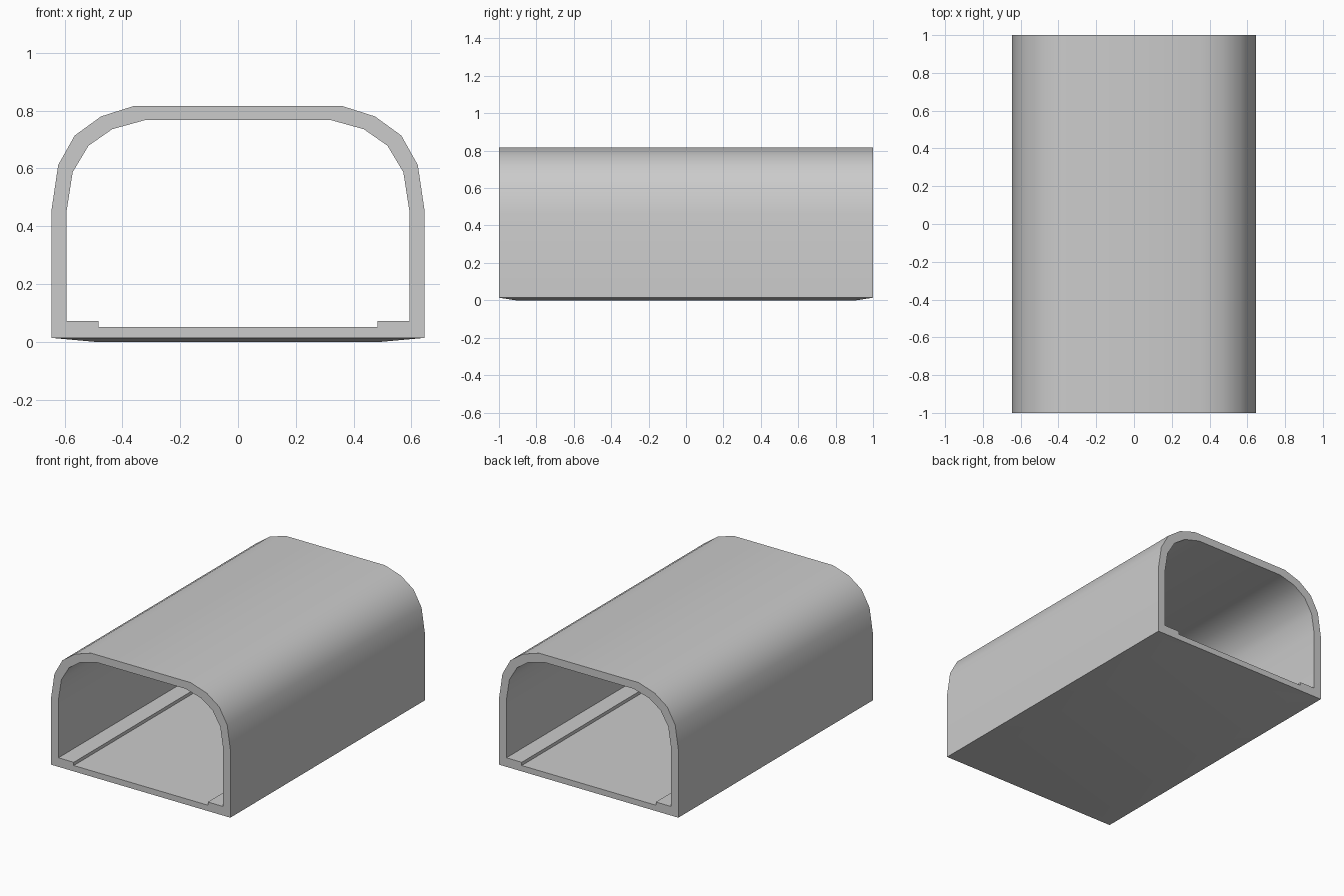
import bpy
import bmesh
import math

cube = bpy.data.objects.get("Cube")
if cube:
    bpy.data.objects.remove(cube, do_unlink=True)

grey = bpy.data.materials.new("light grey")
grey.use_nodes = True
colour = (0.6, 0.6, 0.6, 1)
grey.diffuse_color = colour
grey.node_tree.nodes["Principled BSDF"].inputs["Base Color"].default_value = colour

# Right half of the cross-section, from the floor to the crown
OUTER = [(0.645, 0.014), (0.645, 0.457), (0.622, 0.612),
         (0.565, 0.714), (0.474, 0.78), (0.358, 0.817)]
INNER = [(0.483, 0.052), (0.483, 0.073), (0.593, 0.073), (0.593, 0.452),
         (0.572, 0.587), (0.517, 0.679), (0.435, 0.736), (0.323, 0.767)]
HALF_LENGTH = 1.0


def mirrored(half):
    return half + [(-x, z) for x, z in reversed(half)]


def ring(bm, points, y):
    return [bm.verts.new((x, y, z)) for x, z in points]


def loop_edges(bm, verts):
    return [bm.edges.new((v, verts[(i + 1) % len(verts)])) for i, v in enumerate(verts)]


bm = bmesh.new()
rings = {}
for y in (-HALF_LENGTH, HALF_LENGTH):
    rings[y] = [ring(bm, mirrored(p), y) for p in (OUTER, INNER)]
    # Open end rim between the outer and inner outlines
    edges = [e for r in rings[y] for e in loop_edges(bm, r)]
    bmesh.ops.triangle_fill(bm, edges=edges, use_beauty=True)

# Long walls; the last outer side is the underside, built below
front, back = rings[-HALF_LENGTH], rings[HALF_LENGTH]
for a, b, skip in ((front[0], back[0], 1), (front[1], back[1], 0)):
    n = len(a)
    for i in range(n - skip):
        j = (i + 1) % n
        bm.faces.new((a[i], a[j], b[j], b[i]))

# Underside with a shallow lowered centre
corners = [front[0][0], front[0][-1], back[0][-1], back[0][0]]
base = [bm.verts.new((math.copysign(0.49, v.co.x), math.copysign(0.91, v.co.y), 0))
        for v in corners]
bm.faces.new(base)
for i in range(4):
    j = (i + 1) % 4
    bm.faces.new((corners[i], corners[j], base[j], base[i]))

bmesh.ops.recalc_face_normals(bm, faces=bm.faces)
mesh = bpy.data.meshes.new("tunnel_shell")
bm.to_mesh(mesh)
bm.free()
mesh.materials.append(grey)
shell = bpy.data.objects.new("tunnel_shell", mesh)
bpy.context.collection.objects.link(shell)

# Smooth rounded shoulders, sharp rims and ledges
bpy.ops.object.select_all(action="DESELECT")
shell.select_set(True)
bpy.context.view_layer.objects.active = shell
bpy.ops.object.shade_smooth_by_angle(angle=math.radians(35))
